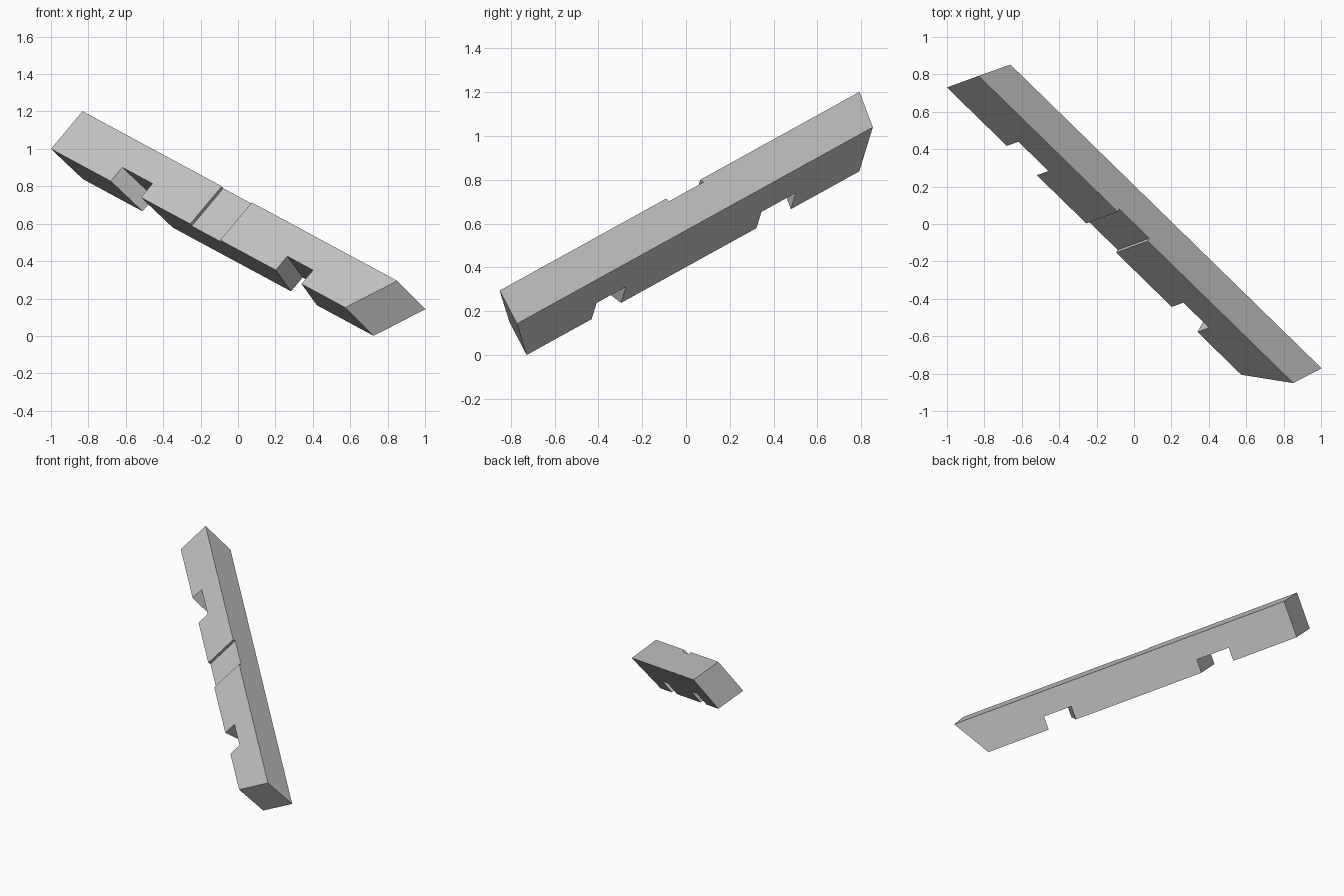
import bpy, bmesh
from mathutils import Matrix, Vector

cube = bpy.data.objects.get("Cube")
if cube:
    bpy.data.objects.remove(cube, do_unlink=True)

# Beam frame: local x runs along the length, y through the depth, z up the height
along = Vector((0.668, -0.652, -0.36)).normalized()
up = Vector((0.625, 0.229, 0.746))
up = (up - along * up.dot(along)).normalized()
depth_dir = up.cross(along)
frame = Matrix((along, depth_dir, up)).transposed().to_4x4()
frame.translation = (-1.0, 0.73, 1.0)

HEIGHT, DEPTH, NOTCH = 0.27, 0.203, 0.099

grey = bpy.data.materials.new("light_grey")
grey.use_nodes = True
colour = (0.55, 0.55, 0.55, 1.0)
grey.diffuse_color = colour
grey.node_tree.nodes["Principled BSDF"].inputs["Base Color"].default_value = colour


def loft(name, profile, y0, y1):
    """Solid from (length, height, skew) points; skew shifts the back along the length."""
    bm = bmesh.new()
    front = [bm.verts.new((x, y0, z)) for x, z, s in profile]
    back = [bm.verts.new((x + s, y1, z)) for x, z, s in profile]
    bm.faces.new(front)
    bm.faces.new(back[::-1])
    for i in range(len(profile)):
        j = (i + 1) % len(profile)
        bm.faces.new((front[i], back[i], back[j], front[j]))
    bmesh.ops.recalc_face_normals(bm, faces=bm.faces)
    mesh = bpy.data.meshes.new(name)
    bm.to_mesh(mesh)
    bm.free()
    mesh.materials.append(grey)
    obj = bpy.data.objects.new(name, mesh)
    bpy.context.collection.objects.link(obj)
    obj.matrix_world = frame
    return obj


def notch(x0, x1, skew):
    return [(x0, 0, skew), (x0, NOTCH, skew), (x1, NOTCH, skew), (x1, 0, skew)]


# Beam with slanted ends, one skewed and one square notch underneath
profile = [(0, 0, 0.132)]
profile += notch(0.479, 0.72, 0.132)
profile += notch(1.8, 2.006, 0)
profile += [(2.357, 0, 0.104), (2.52, HEIGHT, 0.104), (0, HEIGHT, 0.132)]
beam = loft("notched_beam", profile, 0, DEPTH)

# Shallow housing cut across the front face
box = [(x, z, 0) for x, z in ((1.115, -0.1), (1.355, -0.1), (1.355, 0.4), (1.115, 0.4))]
cutter = loft("housing_cutter", box, -0.1, 0.02)
cutter.hide_render = True
cut = beam.modifiers.new("housing", 'BOOLEAN')
cut.operation = 'DIFFERENCE'
cut.solver = 'EXACT'
cut.object = cutter
bpy.context.view_layer.update()
bpy.context.view_layer.objects.active = beam
bpy.ops.object.modifier_apply(modifier=cut.name)
bpy.data.objects.remove(cutter, do_unlink=True)
